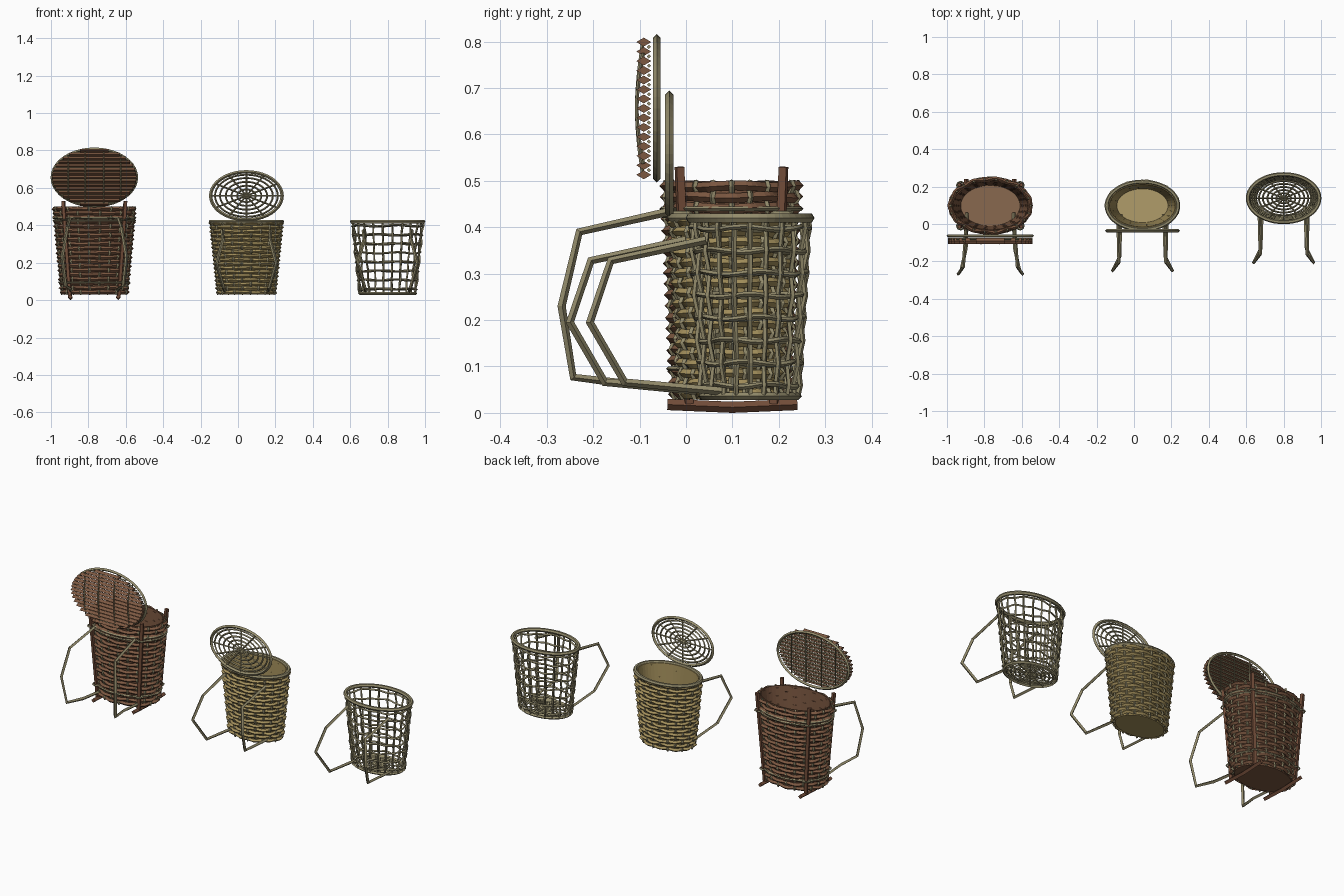
import bpy, bmesh, math, random
from math import sin, cos, pi, tau

if "Cube" in bpy.data.objects:
    bpy.data.objects.remove(bpy.data.objects["Cube"])

random.seed(4)


def material(name, rgb):
    m = bpy.data.materials.new(name)
    m.diffuse_color = [((c / 255 + 0.055) / 1.055) ** 2.4 for c in rgb] + [1]
    m.use_nodes = True
    m.node_tree.nodes["Principled BSDF"].inputs["Base Color"].default_value = m.diffuse_color
    return m


BROWN = material("brown_wicker", (124, 88, 65))
FLOOR = material("brown_lining", (136, 104, 78))
WOOD = material("brown_wood", (116, 78, 58))
TAN = material("tan_wicker", (164, 144, 92))
STRAW = material("straw_lining", (176, 156, 106))
OLIVE = material("olive_cane", (148, 140, 108))


def tubes(name, paths, radius, mat, closed=False, sides=0):
    """Sweep a thin rod along each path, all in one flat shaded mesh."""
    cu = bpy.data.curves.new(name, 'CURVE')
    cu.dimensions = '3D'
    cu.bevel_depth = radius
    cu.bevel_resolution = sides
    cu.use_fill_caps = True
    for path in paths:
        s = cu.splines.new('POLY')
        s.points.add(len(path) - 1)
        for p, co in zip(s.points, path):
            p.co = (*co, 1)
        s.use_cyclic_u = closed
        s.use_smooth = False
    ob = bpy.data.objects.new(name, cu)
    bpy.context.collection.objects.link(ob)
    cu.materials.append(mat)
    bpy.ops.object.select_all(action='DESELECT')
    ob.select_set(True)
    bpy.context.view_layer.objects.active = ob
    bpy.ops.object.convert(target='MESH')
    return bpy.context.object


class Basket:
    def __init__(self, name, cx, cy, bottom, top, z0, z1):
        self.name, self.cx, self.cy = name, cx, cy
        self.bottom, self.top, self.z0, self.z1 = bottom, top, z0, z1

    def point(self, a, z, off=0.0):
        """Point on the tapered oval wall, pushed outward by off."""
        t = (z - self.z0) / (self.z1 - self.z0)
        rx, ry = (b + (u - b) * t + off for b, u in zip(self.bottom, self.top))
        return (self.cx + rx * cos(a), self.cy + ry * sin(a), z)

    def ring(self, z, off=0.0, n=48):
        return [self.point(tau * i / n, z, off) for i in range(n)]

    def weave(self, rows, stakes, radius, amp, mat, stake_mat, stake_r, wobble):
        zs = [self.z0 + (self.z1 - self.z0) * (r + 0.5) / rows for r in range(rows)]
        n = stakes * 4
        paths = []
        for r, z in enumerate(zs):
            ph = random.uniform(0, tau)
            paths.append([self.point(tau * i / n,
                                     z + wobble * sin(5 * tau * i / n + ph),
                                     amp * cos(pi * i / 4 + pi * r))
                          for i in range(n)])
        tubes(self.name + "_woven_rows", paths, radius, mat, True)
        # upright stakes pass in and out between the rows
        paths = []
        for k in range(stakes):
            a = tau * k / stakes
            path = [self.point(a, self.z0)]
            for r, z in enumerate(zs):
                path.append(self.point(a + random.uniform(-1, 1) * wobble * 4, z,
                                       -amp * cos(pi * k + pi * r)))
            paths.append(path + [self.point(a, self.z1)])
        tubes(self.name + "_stakes", paths, stake_r, stake_mat)

    def lining(self, wall_mat, floor_mat, inset=0.009, n=48):
        """Closed cup: outer wall, lip, inner wall and a floor."""
        bm = bmesh.new()
        loops = [[bm.verts.new(p) for p in self.ring(z, o, n)] for z, o in (
            (self.z0, -inset), (self.z1, -inset),
            (self.z1, -inset - 0.005), (self.z0 + 0.008, -inset - 0.005))]
        for a, b in zip(loops, loops[1:]):
            for i in range(n):
                j = (i + 1) % n
                bm.faces.new((a[i], a[j], b[j], b[i]))
        bm.faces.new(loops[0][::-1])
        bm.faces.new(loops[-1]).material_index = 1
        me = bpy.data.meshes.new(self.name + "_lining")
        bm.to_mesh(me)
        bm.free()
        me.materials.append(wall_mat)
        me.materials.append(floor_mat)
        ob = bpy.data.objects.new(me.name, me)
        bpy.context.collection.objects.link(ob)

    def straps(self, pts):
        """Mirrored pair of angular carrying straps: (half spread, y, z)."""
        tubes(self.name + "_straps",
              [[(self.cx + s * x, y, z) for x, y, z in pts] for s in (-1, 1)],
              0.009, OLIVE)


def oval_web(name, place, rx, ry, rim):
    """Concentric oval rings joined by spokes."""
    n = 40
    tubes(name + "_rings",
          [[place(f * rx * cos(tau * i / n), f * ry * sin(tau * i / n))
            for i in range(n)] for f in (0.1, 0.26, 0.42, 0.58, 0.74, 0.88)],
          0.005, OLIVE, True)
    tubes(name + "_spokes",
          [[place(0, 0), place(rx * cos(tau * k / 12), ry * sin(tau * k / 12))]
           for k in range(12)], 0.0045, OLIVE)
    tubes(name + "_rim",
          [[place(rx * cos(tau * i / n), ry * sin(tau * i / n)) for i in range(n)]],
          rim, OLIVE, True)


# ---- Large brown basket ----
a = Basket("brown_basket", -0.768, 0.098, (0.172, 0.122), (0.215, 0.142), 0.03, 0.50)
a.weave(20, 22, 0.0105, 0.005, BROWN, OLIVE, 0.006, 0.002)
a.lining(BROWN, FLOOR)
a.straps([(0.13, -0.03, 0.435), (0.145, -0.23, 0.39), (0.172, -0.268, 0.23),
          (0.155, -0.243, 0.077), (0.13, -0.13, 0.063), (0.125, 0.06, 0.045)])

# corner posts and base runners
tubes("brown_basket_posts",
      [[(a.cx + s * 0.13, 0.098 + t * 0.092, 0.02),
        (a.cx + s * 0.166, 0.098 + t * 0.112, 0.53)]
       for s in (-1, 1) for t in (-1, 1)], 0.012, WOOD)
tubes("brown_basket_runners",
      [[(a.cx + s * 0.128, -0.04, 0.018), (a.cx + s * 0.128, 0.1, 0.012),
        (a.cx + s * 0.128, 0.24, 0.018)] for s in (-1, 1)], 0.012, WOOD)

# cane bands, with a loop lashed round each post
tubes("brown_basket_bands", [a.ring(z, 0.011) for z in (0.095, 0.425, 0.44)],
      0.005, OLIVE, True)
loops = []
for z in (0.095, 0.43):
    t = (z - 0.02) / 0.51
    for s in (-1, 1):
        for f in (-1, 1):
            x, y = a.cx + s * (0.13 + 0.036 * t), 0.098 + f * (0.092 + 0.02 * t)
            loops.append([(x + 0.02 * cos(tau * i / 8), y + 0.02 * sin(tau * i / 8), z)
                          for i in range(8)])
tubes("brown_basket_lashings", loops, 0.005, OLIVE, True)

# raised slatted lid
LZ, LRX, LRZ = 0.656, 0.226, 0.152
slats, canes = [], []
for i in range(15):
    z = -0.143 + 0.286 * i / 14
    w = LRX * math.sqrt(1 - (z / LRZ) ** 2)
    slats.append([(a.cx - w, 0, LZ + z), (a.cx + w, 0, LZ + z)])
    if i < 14:
        z += 0.0102
        w = LRX * math.sqrt(1 - (z / LRZ) ** 2)
        canes.append([(a.cx - w, -0.08, LZ + z), (a.cx + w, -0.08, LZ + z)])
lid = tubes("brown_lid_slats", slats, 0.0095, BROWN)
lid.scale.y = 1.7
lid.location.y = -0.091
tubes("brown_lid_canes", canes, 0.0045, OLIVE)
tubes("brown_lid_rim",
      [[(a.cx + LRX * cos(tau * i / 40), -0.063, LZ + LRZ * sin(tau * i / 40))
        for i in range(40)]], 0.008, OLIVE, True)
binders = []
for x in (-0.14, -0.05, 0.05, 0.14):
    h = LRZ * math.sqrt(1 - (x / LRX) ** 2)
    binders.append([(a.cx + x, -0.092 - 0.014 * cos(pi * k / 16), LZ + h * k / 8)
                    for k in range(-8, 9)])
    binders.append([(a.cx + x, -0.066, LZ - h), (a.cx + x, -0.066, LZ + h)])
tubes("brown_lid_binders", binders, 0.004, OLIVE)

# ---- Medium tan basket ----
STRAP = [(0.13, 0.0, 0.372), (0.125, -0.205, 0.328), (0.16, -0.25, 0.195),
         (0.122, -0.175, 0.066), (0.115, 0.05, 0.045)]
b = Basket("tan_basket", 0.045, 0.098, (0.15, 0.104), (0.19, 0.127), 0.03, 0.422)
b.weave(18, 22, 0.0095, 0.005, TAN, OLIVE, 0.006, 0.002)
b.lining(TAN, STRAW)
tubes("tan_basket_rim", [b.ring(0.42, 0.001)], 0.011, OLIVE, True, 1)
b.straps(STRAP)
oval_web("tan_lid", lambda x, z: (b.cx + x, -0.036, 0.558 + z), 0.191, 0.128, 0.009)

# ---- Open lattice basket ----
c = Basket("lattice_basket", 0.80, 0.138, (0.15, 0.104), (0.19, 0.127), 0.035, 0.422)
c.weave(8, 22, 0.0055, 0.004, OLIVE, OLIVE, 0.0055, 0.0035)
tubes("lattice_basket_rim", [c.ring(0.42, 0.001)], 0.011, OLIVE, True, 1)
c.straps([(x, y + 0.043, z) for x, y, z in STRAP])
oval_web("lattice_floor", lambda x, y: (c.cx + x, c.cy + y, 0.036), 0.15, 0.104, 0.008)
